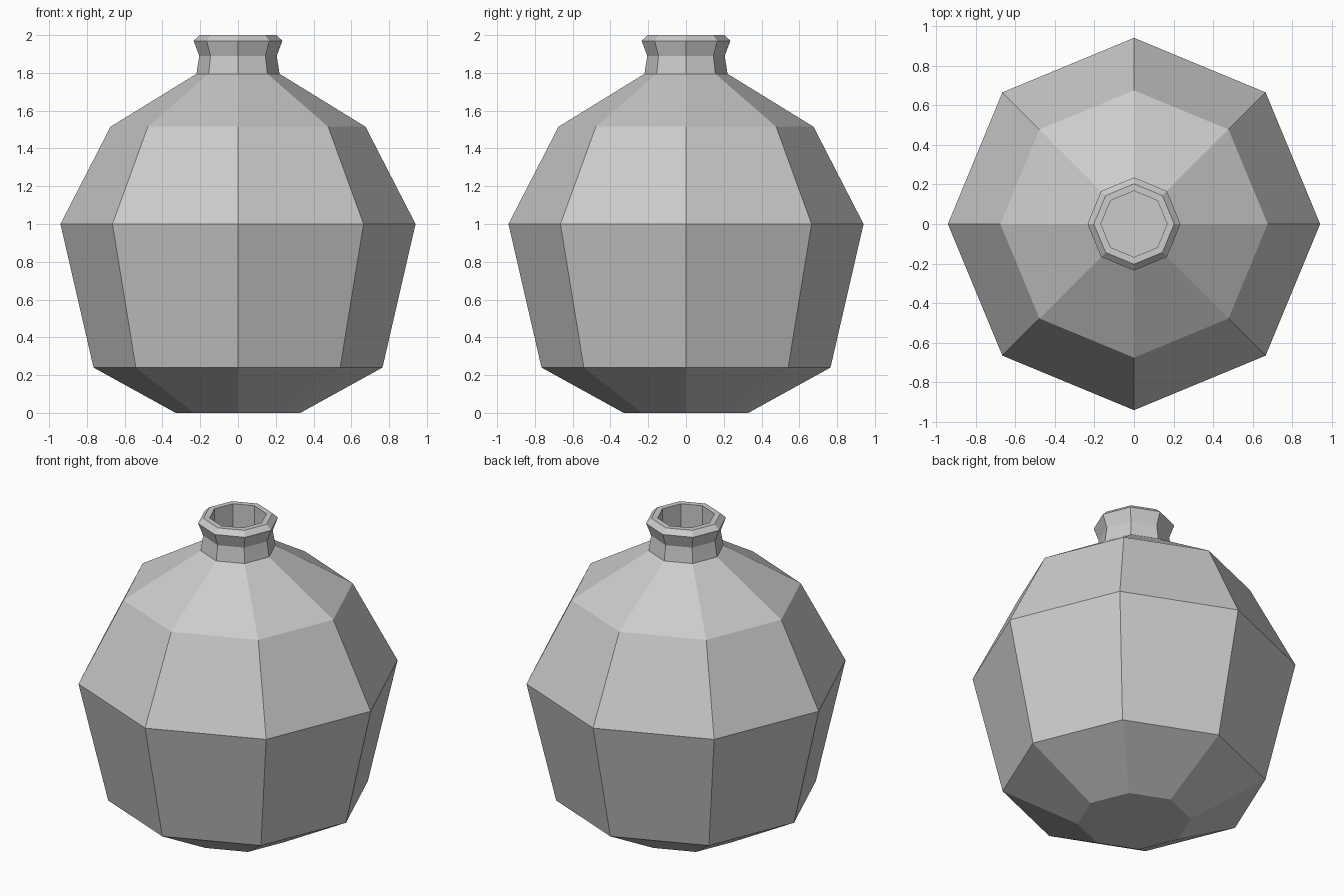
import bpy
import bmesh
from math import cos, sin, pi

SIDES = 8

cube = bpy.data.objects.get("Cube")
if cube:
    bpy.data.objects.remove(cube, do_unlink=True)

clay = bpy.data.materials.new("grey_clay")
clay.use_nodes = True
grey = (0.6, 0.6, 0.6, 1)
clay.diffuse_color = grey
clay.node_tree.nodes["Principled BSDF"].inputs["Base Color"].default_value = grey


def lathe(name, profile, material):
    """Revolve (radius, height) points into a closed, flat-shaded solid."""
    bm = bmesh.new()
    rings = [[bm.verts.new((r * cos(2 * pi * i / SIDES), r * sin(2 * pi * i / SIDES), z))
              for i in range(SIDES)] for r, z in profile]
    for low, high in zip(rings, rings[1:]):
        for i in range(SIDES):
            j = (i + 1) % SIDES
            bm.faces.new((low[i], low[j], high[j], high[i]))
    bm.faces.new(rings[0][::-1])
    bm.faces.new(rings[-1])
    mesh = bpy.data.meshes.new(name)
    bm.to_mesh(mesh)
    bm.free()
    mesh.materials.append(material)
    obj = bpy.data.objects.new(name, mesh)
    bpy.context.collection.objects.link(obj)
    return obj


# Faceted body, neck, flared lip and the recess in the mouth
body = [(0.33, 0), (0.765, 0.24), (0.94, 1.0), (0.675, 1.515)]
neck = [(0.22, 1.795), (0.205, 1.89)]
lip = [(0.235, 1.97), (0.203, 2.0)]
mouth = [(0.167, 2.0), (0.167, 1.8)]
lathe("jar", body + neck + lip + mouth, clay)
